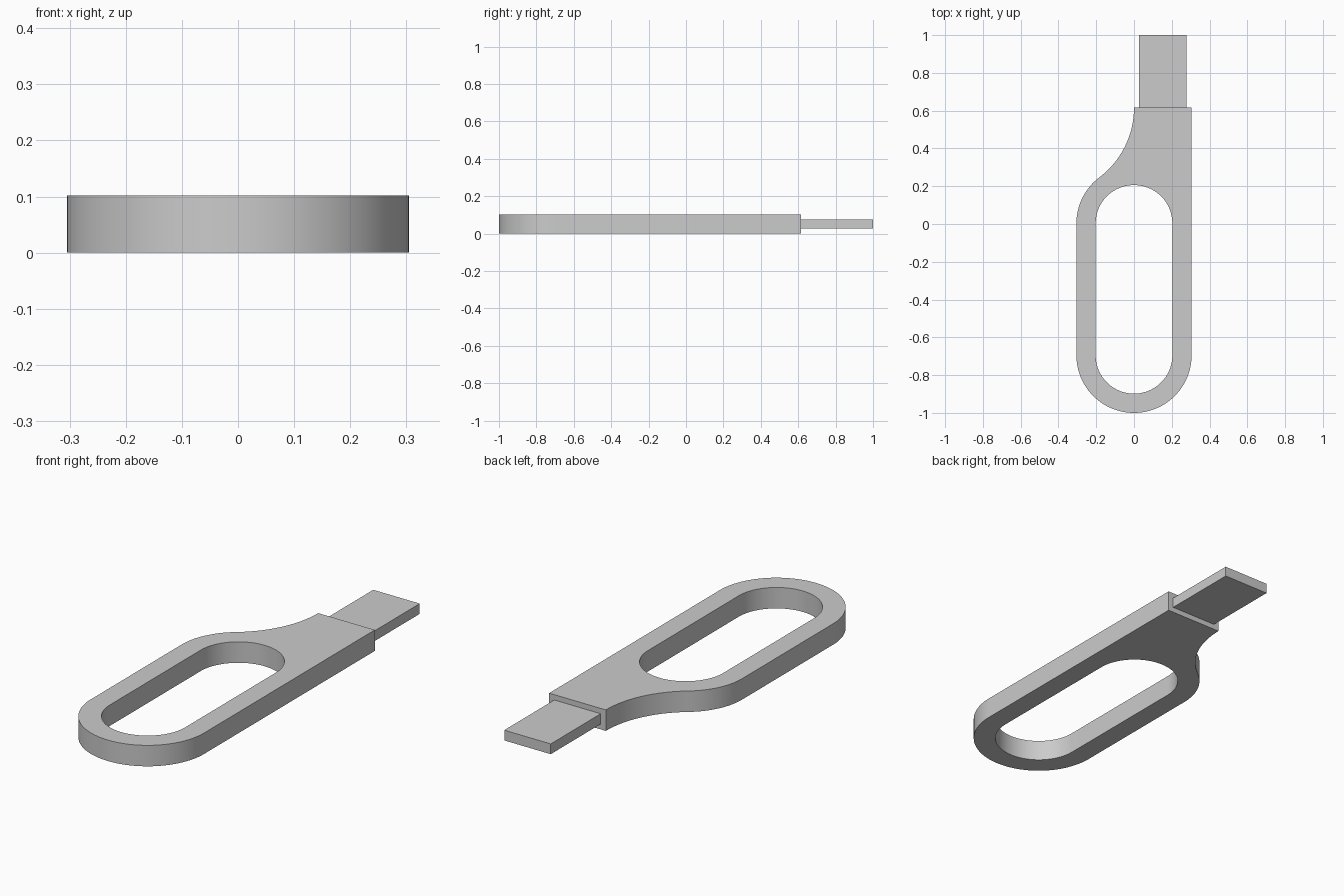
import bpy
import bmesh
from math import pi, cos, sin, atan2

if "Cube" in bpy.data.objects:
    bpy.data.objects.remove(bpy.data.objects["Cube"], do_unlink=True)

# Main dimensions
OUTER, INNER = 0.305, 0.203
FRONT_Y, BACK_Y = -0.695, 0.003      # centres of the two slot ends
SHOULDER_Y = 0.616
THICK = 0.102

grey = bpy.data.materials.new("plain grey")
grey.use_nodes = True
colour = (0.6, 0.6, 0.6, 1)
grey.diffuse_color = colour
grey.node_tree.nodes["Principled BSDF"].inputs["Base Color"].default_value = colour


def arc(cx, cy, r, start, end, steps):
    angles = [start + (end - start) * i / steps for i in range(steps + 1)]
    return [(cx + r * cos(a), cy + r * sin(a)) for a in angles]


def extruded(name, loops, z0, z1):
    """Solid made from flat closed loops; inner loops become holes."""
    bm = bmesh.new()
    edges = []
    for loop in loops:
        verts = [bm.verts.new((x, y, z0)) for x, y in loop]
        edges += [bm.edges.new((v, verts[i - 1])) for i, v in enumerate(verts)]
    bmesh.ops.triangle_fill(bm, edges=edges, use_beauty=True)
    top = bmesh.ops.extrude_face_region(bm, geom=bm.faces[:], use_keep_orig=True)
    moved = [g for g in top["geom"] if isinstance(g, bmesh.types.BMVert)]
    bmesh.ops.translate(bm, verts=moved, vec=(0, 0, z1 - z0))
    bmesh.ops.recalc_face_normals(bm, faces=bm.faces[:])
    mesh = bpy.data.meshes.new(name)
    bm.to_mesh(mesh)
    bm.free()
    mesh.materials.append(grey)
    obj = bpy.data.objects.new(name, mesh)
    bpy.context.collection.objects.link(obj)
    bpy.ops.object.select_all(action="DESELECT")
    obj.select_set(True)
    bpy.context.view_layer.objects.active = obj
    bpy.ops.object.shade_smooth_by_angle(angle=pi / 6)
    return obj


# Concave neck arc, tangent to the ring and to the neck's straight side
rise = SHOULDER_Y - BACK_Y
neck_r = (rise ** 2 - OUTER ** 2) / (2 * OUTER)
touch = atan2(rise, -neck_r)

outline = [(OUTER, SHOULDER_Y)]
outline += arc(-neck_r, SHOULDER_Y, neck_r, 0, touch - pi, 24)
outline += arc(0, BACK_Y, OUTER, touch, pi, 24)[1:]
outline += arc(0, FRONT_Y, OUTER, pi, 2 * pi, 64)

# Rounded slot through the ring
slot = arc(0, BACK_Y, INNER, 0, pi, 64) + arc(0, FRONT_Y, INNER, pi, 2 * pi, 64)

extruded("ring_and_neck", [outline, slot], 0, THICK)

# Thin insertion tab, centred on the neck
mid_x, half_w = OUTER / 2, 0.125
tab = [(mid_x - half_w, SHOULDER_Y - 0.01), (mid_x + half_w, SHOULDER_Y - 0.01),
       (mid_x + half_w, 1), (mid_x - half_w, 1)]
extruded("insertion_tab", [tab], THICK / 2 - 0.025, THICK / 2 + 0.025)
